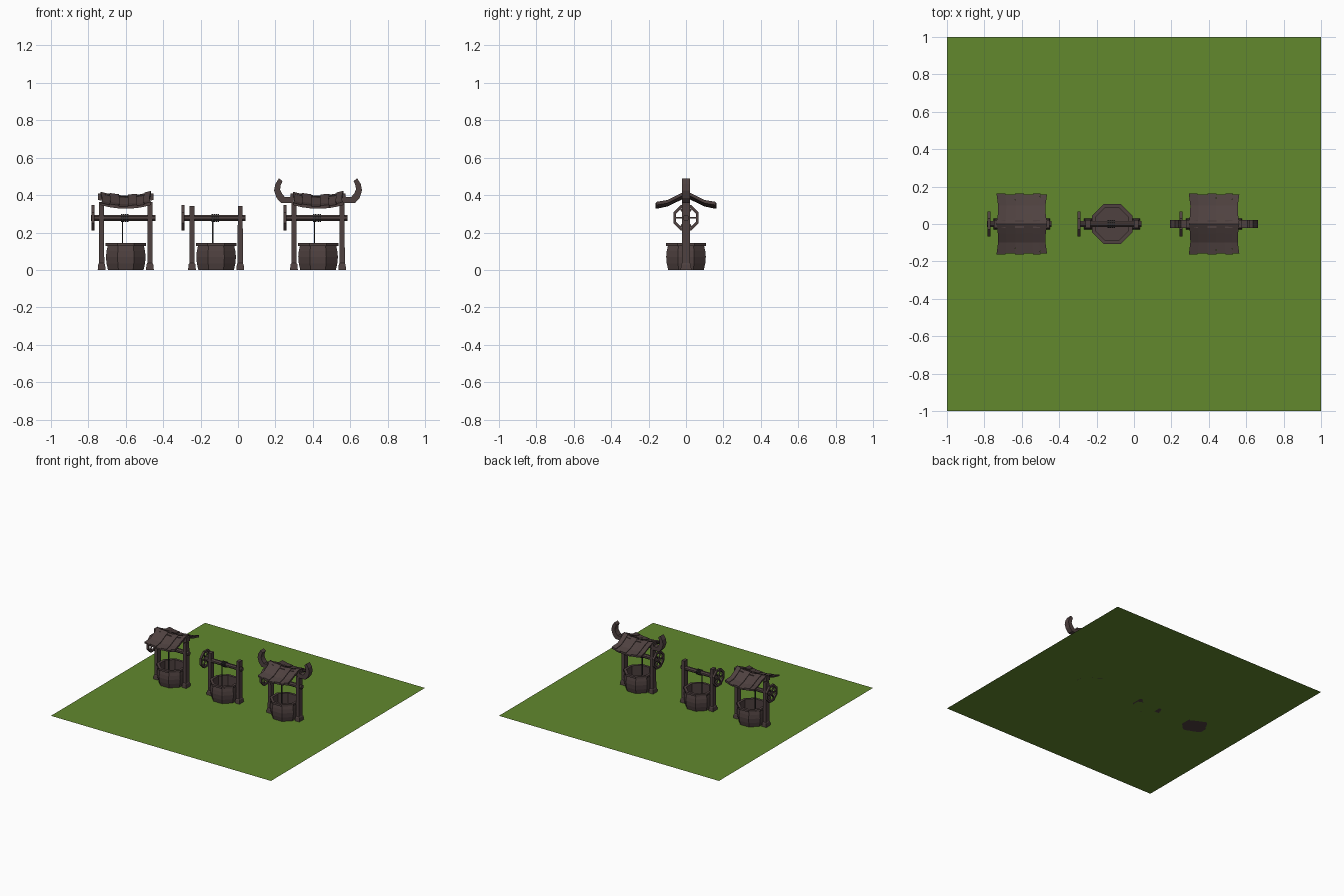
import bpy, bmesh, math

if "Cube" in bpy.data.objects:
    bpy.data.objects.remove(bpy.data.objects["Cube"])

def material(name, rgb):
    m = bpy.data.materials.new(name)
    m.diffuse_color = (*rgb, 1)
    m.use_nodes = True
    m.node_tree.nodes["Principled BSDF"].inputs["Base Color"].default_value = m.diffuse_color
    return m

WOOD = material("dark_wood", (0.078, 0.053, 0.051))
ROPE = material("dark_rope", (0.03, 0.027, 0.027))
GRASS = material("grass_green", (0.122, 0.246, 0.027))

def loft(name, rings, mat, cx=0.0):
    """Solid skinned over equal-sized rings of points, capped at both ends."""
    bm = bmesh.new()
    vs = [[bm.verts.new((p[0] + cx, p[1], p[2])) for p in r] for r in rings]
    n = len(vs[0])
    for a, b in zip(vs, vs[1:]):
        for i in range(n):
            j = (i + 1) % n
            bm.faces.new((a[i], a[j], b[j], b[i]))
    bm.faces.new(vs[0][::-1])
    bm.faces.new(vs[-1])
    bmesh.ops.recalc_face_normals(bm, faces=bm.faces)
    me = bpy.data.meshes.new(name)
    bm.to_mesh(me)
    bm.free()
    me.materials.append(mat)
    ob = bpy.data.objects.new(name, me)
    bpy.context.collection.objects.link(ob)
    return ob

def rect(x, y, z, hx, hy):
    return [(x - hx, y - hy, z), (x + hx, y - hy, z), (x + hx, y + hy, z), (x - hx, y + hy, z)]

def polygon(z, apothem, n=8):
    r = apothem / math.cos(math.pi / n)
    return [(r * math.cos((i + .5) * math.tau / n), r * math.sin((i + .5) * math.tau / n), z)
            for i in range(n)]

def rod(name, x0, x1, z, r, mat, cx, n=8):
    """Prism along x."""
    return loft(name, [[(x, p[0], p[1] + z) for p in polygon(0, r, n)] for x in (x0, x1)], mat, cx)

AXLE_Z = 0.278

def sag(x):
    return 0.02 * (x / 0.135) ** 2

def roof(cx):
    # curved planks on both slopes, sagging to the middle
    profile = [(0.0, 0.386), (0.05, 0.363), (0.10, 0.339), (0.162, 0.327)]
    edges = [-0.135, -0.088, -0.036, 0.012, 0.06, 0.1, 0.135]
    for s in (-1, 1):
        for k, (a, b) in enumerate(zip(edges, edges[1:])):
            t = 0.012 + 0.005 * (k % 2)
            rings = []
            for i, (y, z) in enumerate(profile):
                w = (1, .95, .94, 1)[i]
                y -= 0.005 * (k % 2) * (i == 3)
                xa, xb = a * w, b * w
                rings.append([(xa, s * y, z + sag(xa)), (xb, s * y, z + sag(xb)),
                              (xb, s * y, z + t + sag(xb)), (xa, s * y, z + t + sag(xa))])
            loft("roof_plank", rings, WOOD, cx)
    # sagging ridge beam
    rings = []
    for x in (-0.148, -0.11, -0.05, 0, 0.05, 0.11, 0.148):
        z = 0.357 + sag(x) * .7
        rings.append([(x, -0.022, z), (x, 0.022, z), (x, 0.022, z + 0.036), (x, -0.022, z + 0.036)])
    loft("ridge_beam", rings, WOOD, cx)

def horns(cx):
    # upswept horn at each end of the ridge: (outer x, z, inner x, z)
    path = [(0.13, 0.358, 0.13, 0.392), (0.198, 0.358, 0.178, 0.39),
            (0.222, 0.385, 0.194, 0.41), (0.235, 0.425, 0.203, 0.43),
            (0.228, 0.46, 0.2, 0.452), (0.209, 0.49, 0.19, 0.475)]
    for s in (-1, 1):
        rings = [[(s * a, -0.022, b), (s * c, -0.022, d), (s * c, 0.022, d), (s * a, 0.022, b)]
                 for a, b, c, d in path]
        loft("roof_horn", rings, WOOD, cx)

def crank_wheel(cx):
    # octagonal rim with a hub and crossing spokes
    x = -0.176
    rim = []
    bm = bmesh.new()
    for ap, dx in ((0.068, -.008), (0.068, .008), (0.053, .008), (0.053, -.008)):
        rim.append([bm.verts.new((cx + x + dx, p[0], p[1] + AXLE_Z)) for p in polygon(0, ap)])
    for a, b in zip(rim, rim[1:] + rim[:1]):
        for i in range(8):
            bm.faces.new((a[i], a[(i + 1) % 8], b[(i + 1) % 8], b[i]))
    bmesh.ops.recalc_face_normals(bm, faces=bm.faces)
    me = bpy.data.meshes.new("crank_rim")
    bm.to_mesh(me)
    bm.free()
    me.materials.append(WOOD)
    bpy.context.collection.objects.link(bpy.data.objects.new("crank_rim", me))
    for k in range(3):
        a = k * math.pi / 3
        u, v = (math.cos(a), math.sin(a)), (-math.sin(a), math.cos(a))
        rings = [[(x + dx, L * u[0] + w * v[0], AXLE_Z + L * u[1] + w * v[1])
                  for dx, w in ((-.005, -.004), (.005, -.004), (.005, .004), (-.005, .004))]
                 for L in (-0.058, 0.058)]
        loft("crank_spoke", rings, WOOD, cx)

def well(cx, has_roof, has_horns):
    # eight-sided bulging basin with rim, open top and inner floor
    prof = [(0.095, 0), (0.103, 0.035), (0.106, 0.07), (0.103, 0.1), (0.097, 0.128),
            (0.108, 0.128), (0.108, 0.144), (0.088, 0.144), (0.088, 0.04)]
    loft("basin", [polygon(z, r) for r, z in prof], WOOD, cx)
    # posts with flared feet
    for s in (-1, 1):
        x = s * 0.129
        loft("post", [rect(x, 0, 0, .021, .029), rect(x, 0, .03, .018, .026),
                      rect(x, 0, .036, .014, .021), rect(x, 0, .342 + .02 * has_roof, .013, .021)],
             WOOD, cx)
    # axle, rope coils and hanging rope
    rod("axle", -0.186, 0.158, AXLE_Z, 0.016, WOOD, cx)
    for dx in (-0.022, -0.011, 0.0, 0.011):
        rod("rope_coil", dx - .004, dx + .004, AXLE_Z, 0.021, ROPE, cx)
    loft("hanging_rope", [rect(-0.018, -0.017, z, .003, .003) for z in (0.04, AXLE_Z)], ROPE, cx)
    crank_wheel(cx)
    if has_roof:
        roof(cx)
    if has_horns:
        horns(cx)

well(-0.6, True, False)
well(-0.117, False, False)
well(0.428, True, True)

# grass plot
bpy.ops.mesh.primitive_plane_add(size=2)
plot = bpy.context.object
plot.name = "grass_plot"
plot.data.materials.append(GRASS)
